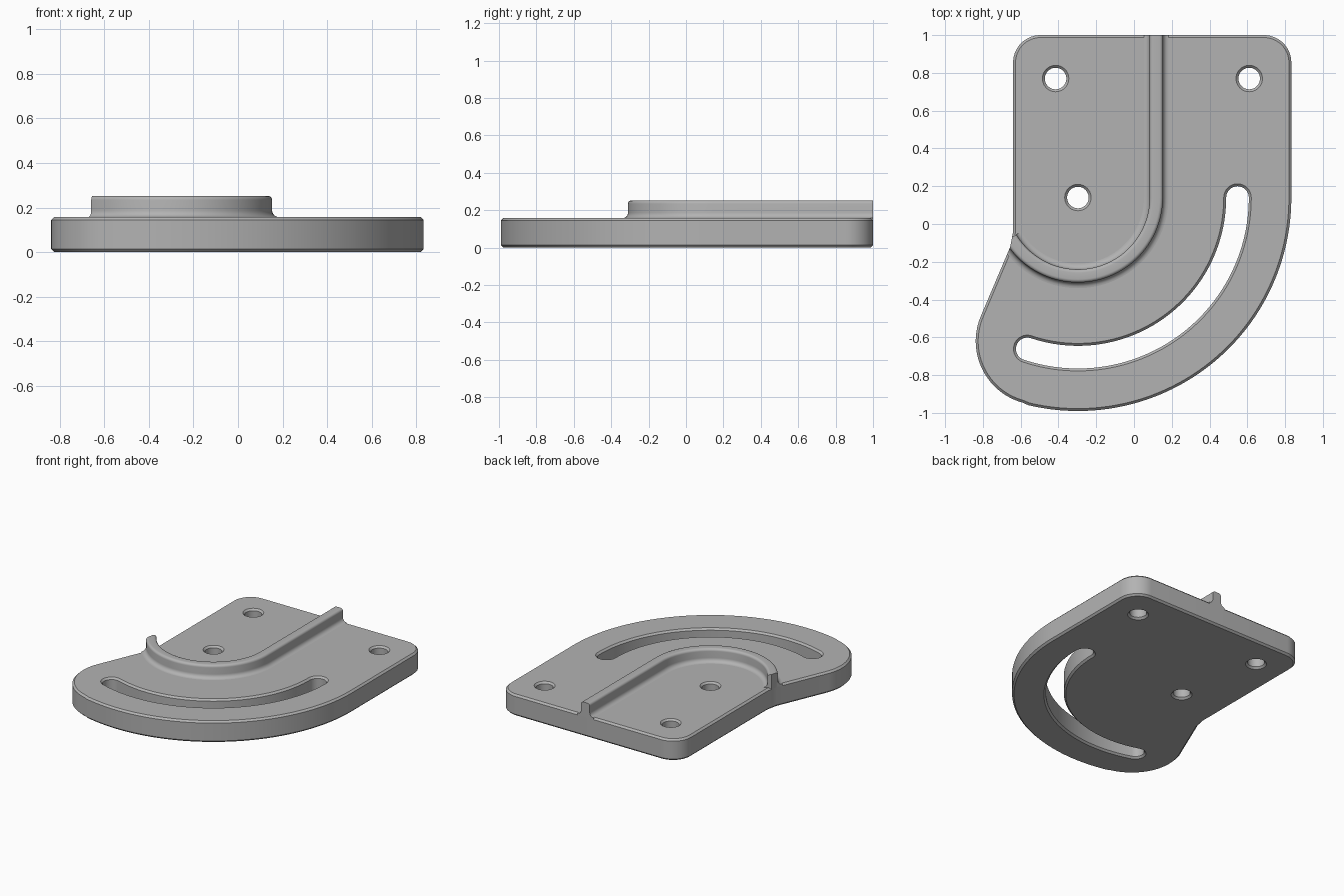
import bpy, bmesh
from math import radians, cos, sin, atan2, degrees

cube = bpy.data.objects.get("Cube")
if cube:
    bpy.data.objects.remove(cube, do_unlink=True)

PX, PY = -0.297, 0.14          # pivot shared by the rim, slot and ridge
THICK, CHAMFER, RIDGE_TOP = 0.157, 0.013, 0.252

grey = bpy.data.materials.new("satin_grey")
grey.use_nodes = True
grey.diffuse_color = (0.45, 0.45, 0.45, 1)
grey.node_tree.nodes["Principled BSDF"].inputs["Base Color"].default_value = (0.45, 0.45, 0.45, 1)


def arc(cx, cy, r, start, end, steps):
    """Points on an arc, angles in degrees."""
    angles = [radians(start + (end - start) * i / steps) for i in range(steps + 1)]
    return [(cx + r * cos(a), cy + r * sin(a)) for a in angles]


def circle(cx, cy, r, steps=40):
    return arc(cx, cy, r, 0, 360, steps)[:-1]


def link(name, data):
    ob = bpy.data.objects.new(name, data)
    bpy.context.collection.objects.link(ob)
    return ob


def finish(ob):
    bpy.ops.object.select_all(action='DESELECT')
    ob.select_set(True)
    bpy.context.view_layer.objects.active = ob
    if ob.type == 'CURVE':
        bpy.ops.object.convert(target='MESH')
    for mod in list(ob.modifiers):
        bpy.ops.object.modifier_apply(modifier=mod.name)
    ob.data.materials.clear()
    ob.data.materials.append(grey)
    bpy.ops.object.shade_smooth_by_angle(angle=radians(30))


# Plate outline, counter-clockwise from the lower left lobe
lobe_x, lobe_y, lobe_r, rim_r = -0.50, -0.62, 0.338, 1.13
join = degrees(atan2(lobe_y - PY, lobe_x - PX))
outline = arc(lobe_x, lobe_y, lobe_r, 157 - 360, join, 28)
outline += arc(PX, PY, rim_r, join, 0, 72)[1:]
outline += arc(0.833 - 0.145, 0.855, 0.145, 0, 90, 14)
outline += arc(-0.64 + 0.145, 0.855, 0.145, 90, 180, 14)
outline += [(-0.64, -0.04), (-0.655, -0.12)]

# Curved slot, then three round holes
slot_r, half, slot_end = 0.845, 0.06, -108.5
ex, ey = arc(PX, PY, slot_r, slot_end, 0, 1)[0]
slot = arc(PX, PY, slot_r + half, slot_end, 0, 60)
slot += arc(PX + slot_r, PY, half, 0, 180, 16)[1:]
slot += arc(PX, PY, slot_r - half, 0, slot_end, 60)[1:]
slot += arc(ex, ey, half, slot_end + 180, slot_end + 360, 16)[1:-1]
holes = [circle(x, y, 0.057) for x, y in ((-0.415, 0.77), (0.61, 0.77), (PX, PY))]

# Base plate: filled flat curve with chamfered edges
curve = bpy.data.curves.new("base_plate", 'CURVE')
curve.dimensions, curve.fill_mode = '2D', 'BOTH'
curve.extrude = THICK / 2 - CHAMFER
curve.bevel_depth, curve.bevel_resolution, curve.offset = CHAMFER, 0, -CHAMFER
for loop in [outline, slot] + holes:
    spline = curve.splines.new('POLY')
    spline.points.add(len(loop) - 1)
    for point, (x, y) in zip(spline.points, loop):
        point.co = (x, y, 0, 1)
    spline.use_cyclic_u = True
plate = link("base_plate", curve)
plate.location.z = THICK / 2
finish(plate)

# Ridge cross-section as (radius from pivot, height): fillet, wall, rounded top
inner, outer, fillet, rnd = 0.38, 0.45, 0.03, 0.018
section = [(inner - fillet, 0.13)]
section += arc(inner - fillet, THICK + fillet, fillet, -90, 0, 6)
section += arc(inner + rnd, RIDGE_TOP - rnd, rnd, 180, 90, 5)
section += arc(outer - rnd, RIDGE_TOP - rnd, rnd, 90, 0, 5)
section += arc(outer + fillet, THICK + fillet, fillet, 180, 270, 6)
section += [(outer + fillet, 0.13)]

# Sweep it down the straight run and round the pivot
stations = [(0, 1.05 - PY)] + [(-149 * i / 48, 0) for i in range(49)]
bm = bmesh.new()
rings = []
for angle, shift in stations:
    a = radians(angle)
    rings.append([bm.verts.new((PX + r * cos(a), PY + shift + r * sin(a), z)) for r, z in section])
n = len(section)
for ring, nxt in zip(rings, rings[1:]):
    for i in range(n):
        j = (i + 1) % n
        bm.faces.new((ring[i], ring[j], nxt[j], nxt[i]))
bm.faces.new(rings[0])
bm.faces.new(rings[-1])
bmesh.ops.recalc_face_normals(bm, faces=bm.faces)
mesh = bpy.data.meshes.new("ridge")
bm.to_mesh(mesh)
bm.free()
ridge = link("ridge", mesh)

# Trim the ridge flush with the plate sides
bm = bmesh.new()
face = bm.faces.new([bm.verts.new((x, y, -0.5)) for x, y in outline])
grown = bmesh.ops.extrude_face_region(bm, geom=[face])["geom"]
bmesh.ops.translate(bm, vec=(0, 0, 1), verts=[g for g in grown if isinstance(g, bmesh.types.BMVert)])
bmesh.ops.recalc_face_normals(bm, faces=bm.faces)
mesh = bpy.data.meshes.new("trim_helper")
bm.to_mesh(mesh)
bm.free()
trim = link("trim_helper", mesh)
trim.hide_render = True
cut = ridge.modifiers.new("trim", 'BOOLEAN')
cut.operation, cut.solver, cut.object = 'INTERSECT', 'EXACT', trim
finish(ridge)
bpy.data.objects.remove(trim, do_unlink=True)
